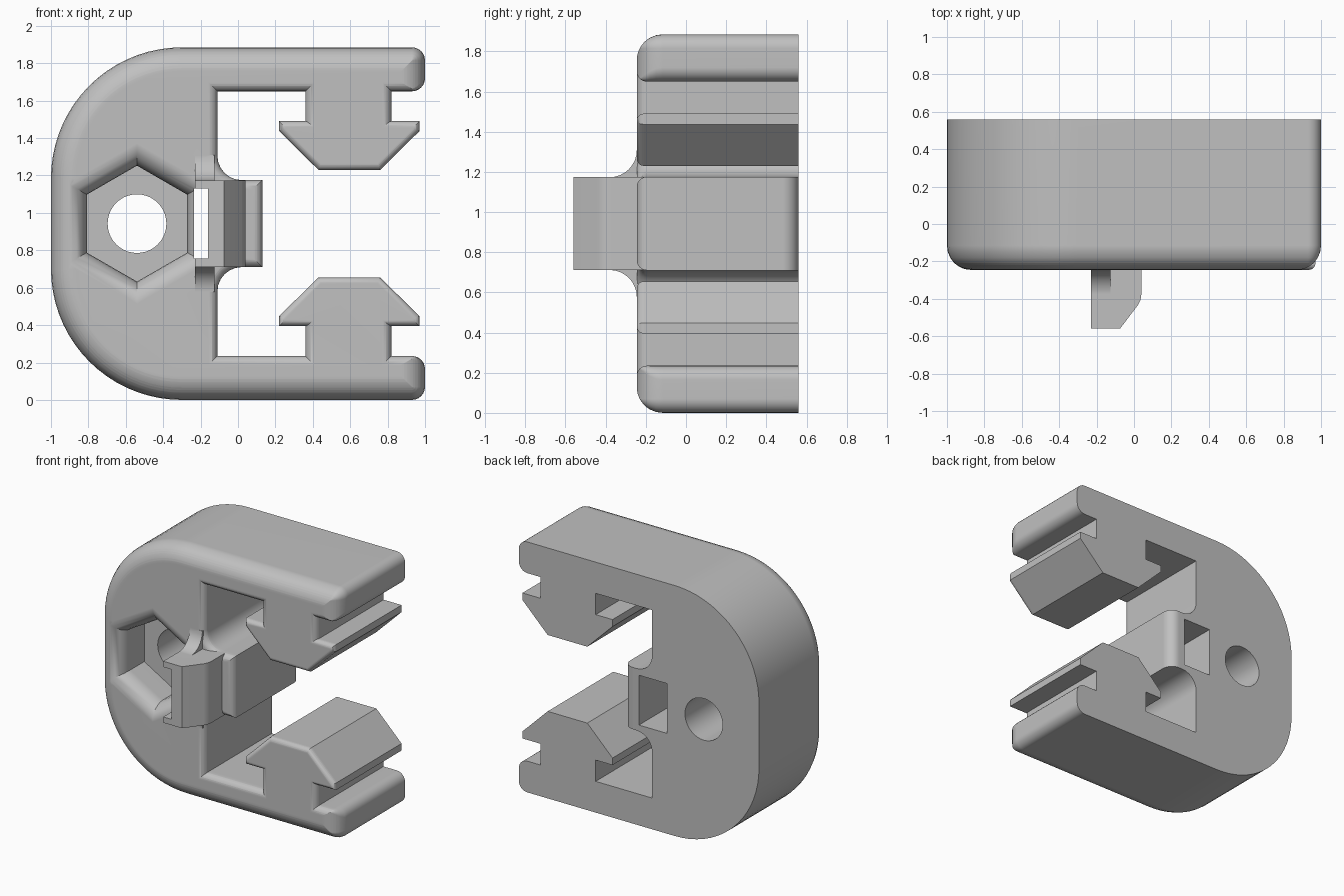
import bpy, bmesh, math
from mathutils import Vector

if "Cube" in bpy.data.objects:
    bpy.data.objects.remove(bpy.data.objects["Cube"])

HEIGHT, MID = 1.885, 0.9425
FRONT, BACK = -0.245, 0.56

grey = bpy.data.materials.new("plain grey")
grey.use_nodes = True
grey.diffuse_color = (0.53, 0.53, 0.53, 1)
grey.node_tree.nodes["Principled BSDF"].inputs["Base Color"].default_value = (0.53, 0.53, 0.53, 1)


def loft(name, rings):
    """Closed solid through rings of equal point count."""
    bm = bmesh.new()
    loops = [[bm.verts.new(p) for p in ring] for ring in rings]
    n = len(loops[0])
    for a, b in zip(loops, loops[1:]):
        for i in range(n):
            j = (i + 1) % n
            bm.faces.new((a[i], a[j], b[j], b[i]))
    bm.faces.new(loops[0])
    bm.faces.new(loops[-1])
    bmesh.ops.recalc_face_normals(bm, faces=bm.faces)
    mesh = bpy.data.meshes.new(name)
    bm.to_mesh(mesh)
    bm.free()
    obj = bpy.data.objects.new(name, mesh)
    bpy.context.collection.objects.link(obj)
    mesh.materials.append(grey)
    return obj


def combine(target, tool, operation):
    """Apply a boolean and discard the tool."""
    tool.hide_render = True
    mod = target.modifiers.new("combine", 'BOOLEAN')
    mod.object, mod.operation, mod.solver = tool, operation, 'EXACT'
    bpy.context.view_layer.update()
    graph = bpy.context.evaluated_depsgraph_get()
    mesh = bpy.data.meshes.new_from_object(target.evaluated_get(graph))
    target.modifiers.clear()
    target.data = mesh
    bpy.data.objects.remove(tool)


# Upper half of the clamp: x, z, corner radius, front rounding of the next edge
BIG, SMALL, TIP = 0.13, 0.05, 0.035
half = [
    (-1, HEIGHT, 0.7, BIG), (1, HEIGHT, 0.07, BIG), (1, 1.65, 0.07, SMALL),
    (0.82, 1.65, 0, SMALL), (0.82, 1.49, 0, TIP), (0.97, 1.49, 0, TIP),
    (0.97, 1.437, 0, TIP), (0.76, 1.23, 0, TIP), (0.43, 1.23, 0, TIP),
    (0.22, 1.437, 0, TIP), (0.22, 1.49, 0, TIP), (0.36, 1.49, 0, SMALL),
    (0.36, 1.65, 0, SMALL), (-0.11, 1.65, 0, SMALL), (-0.11, 1.175, 0.13, SMALL),
    (0.13, 1.175, 0, SMALL),
]
corners = [(Vector((x, z)), r) for x, z, r, e in half]
corners += [(Vector((x, HEIGHT - z)), r) for x, z, r, e in reversed(half)]
edges = [h[3] for h in half] + [h[3] for h in reversed(half[:-1])] + [BIG]


def rounding(r, depth):
    return 0 if depth >= r else r - math.sqrt(max(0, r * r - (r - depth) ** 2))


def outline(depth):
    """Clamp outline at a depth behind the front face, shrunk by the rounding."""
    n = len(corners)
    inset = [rounding(e, depth) for e in edges]
    dirs = [(corners[(i + 1) % n][0] - corners[i][0]).normalized() for i in range(n)]
    pts = []
    for i in range(n):
        p, r = corners[i]
        u, v = dirs[i - 1], dirs[i]
        turn = u.x * v.y - u.y * v.x
        # Intersect the two shifted edges
        pos = p + (u * inset[i] - v * inset[i - 1]) / turn
        if not r:
            pts.append(pos)
            continue
        grow = max(inset[i - 1], inset[i])
        rad = max(r - grow, 0.002) if turn < 0 else r + grow
        centre = pos + (v - u) * rad
        steps = 18 if r > 0.5 else 6
        for k in range(steps + 1):
            a = math.pi / 2 * k / steps
            pts.append(centre - (v * math.cos(a) - u * math.sin(a)) * rad)
    return pts


# Clamp body with rounded front edges
depths = {round(r * (1 - math.cos(math.pi / 2 * k / 6)), 4)
          for r in (BIG, SMALL, TIP) for k in range(7)}
levels = sorted(depths) + [BACK - FRONT]
body = loft("clamp_body", [[(p.x, FRONT + d, p.y) for p in outline(d)] for d in levels])


def ring(radius, y, count):
    return [(-0.54 + radius * math.sin(math.tau * k / count), y,
             MID + radius * math.cos(math.tau * k / count)) for k in range(count)]


# Hexagonal nut pocket with a flared mouth
FLARE = 0.12
mouth = []
for k in range(7):
    a = math.pi / 2 * k / 6
    mouth.append(ring(0.31 + FLARE * (1 - math.cos(a)), FRONT + FLARE * (1 - math.sin(a)), 6))
pocket = loft("pocket_cutter", [ring(0.31, 0.04, 6)] + mouth + [ring(0.31 + FLARE, -0.5, 6)])
combine(body, pocket, 'DIFFERENCE')

# Bolt hole
combine(body, loft("hole_cutter", [ring(0.157, y, 40) for y in (-0.5, 0.8)]), 'DIFFERENCE')


def prism_z(name, profile, low, high):
    return loft(name, [[(x, y, z) for x, y in profile] for z in (low, high)])


# Rounded rear edge of the middle block
R = 0.08
trim = [(0.13 - R + R * math.sin(a), BACK - R + R * math.cos(a))
        for a in (math.pi / 2 * k / 8 for k in range(9))]
trim += [(0.2, BACK - R), (0.2, BACK + 0.1), (0.13 - R, BACK + 0.1)]
combine(body, prism_z("trim_cutter", trim, 0.69, 1.195), 'DIFFERENCE')

# Forward tie guide
guide = [(-0.23, -0.56), (-0.075, -0.56), (0.02, -0.435), (0.035, -0.405),
         (0.04, -0.37), (0.04, 0.02), (-0.23, 0.02)]
combine(body, prism_z("tie_guide", guide, 0.711, 1.174), 'UNION')

# Curved gussets above and below the guide
for side in (1, -1):
    R = 0.135
    curve = [(FRONT - R * (1 - math.sin(a)), 0.231 + R * (1 - math.cos(a)))
             for a in (math.pi / 2 * k / 8 for k in range(9))]
    curve += [(FRONT + 0.06, 0.231 + R), (FRONT + 0.06, 0.2), (FRONT - R, 0.2)]
    gusset = loft("gusset", [[(x, y, MID + side * h) for y, h in curve]
                             for x in (-0.229, -0.125)])
    combine(body, gusset, 'UNION')

# Tie slot, widening towards the back
slot = [(-0.235, -0.7), (-0.16, -0.7), (-0.16, -0.3), (0.0, -0.05),
        (0.0, 0.8), (-0.235, 0.8)]
combine(body, prism_z("slot_cutter", slot, 0.755, 1.13), 'DIFFERENCE')

# Smooth the roundings, keep the corners crisp
bpy.ops.object.select_all(action='DESELECT')
bpy.context.view_layer.objects.active = body
body.select_set(True)
bpy.ops.object.shade_smooth_by_angle(angle=math.radians(30))
weighted = body.modifiers.new("even_shading", 'WEIGHTED_NORMAL')
weighted.keep_sharp = True
